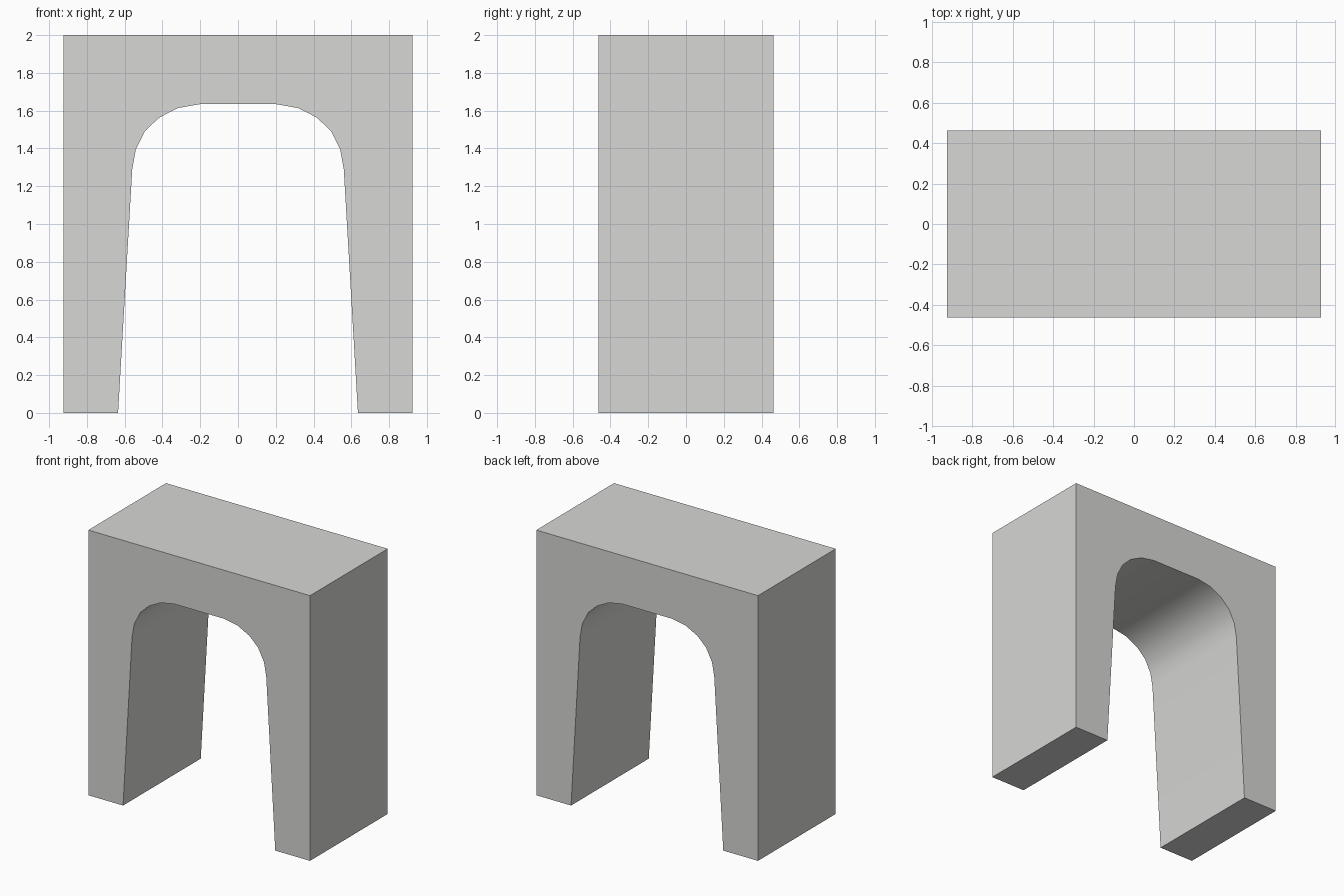
import bpy, bmesh

if "Cube" in bpy.data.objects:
    bpy.data.objects.remove(bpy.data.objects["Cube"])

W, D, H = 0.925, 0.463, 2.0

# Right half of the opening, from the floor to the crown
half = [(0.635, 0), (0.56, 1.29), (0.541, 1.395), (0.492, 1.492),
        (0.418, 1.563), (0.318, 1.614), (0.204, 1.634)]
opening = half + [(-x, z) for x, z in reversed(half)]
profile = [(-W, 0), (-W, H), (W, H), (W, 0)] + opening

# Extrude the arch profile front to back
bm = bmesh.new()
face = bm.faces.new([bm.verts.new((x, -D, z)) for x, z in profile])
ext = bmesh.ops.extrude_face_region(bm, geom=[face])
bmesh.ops.translate(bm, vec=(0, 2 * D, 0),
                    verts=[v for v in ext["geom"] if isinstance(v, bmesh.types.BMVert)])
bmesh.ops.recalc_face_normals(bm, faces=bm.faces)

# Smooth only the curved lining of the opening; keep other edges sharp
for f in bm.faces:
    f.smooth = abs(f.normal.y) < 0.5 and all(abs(v.co.x) < 0.7 for v in f.verts)
for e in bm.edges:
    e.smooth = all(f.smooth for f in e.link_faces)

mesh = bpy.data.meshes.new("archway")
bm.to_mesh(mesh)
bm.free()
arch = bpy.data.objects.new("archway", mesh)
bpy.context.collection.objects.link(arch)

# Plain pale stone grey
stone = bpy.data.materials.new("pale stone grey")
stone.diffuse_color = (0.68, 0.68, 0.665, 1)
stone.use_nodes = True
stone.node_tree.nodes["Principled BSDF"].inputs["Base Color"].default_value = stone.diffuse_color
mesh.materials.append(stone)
